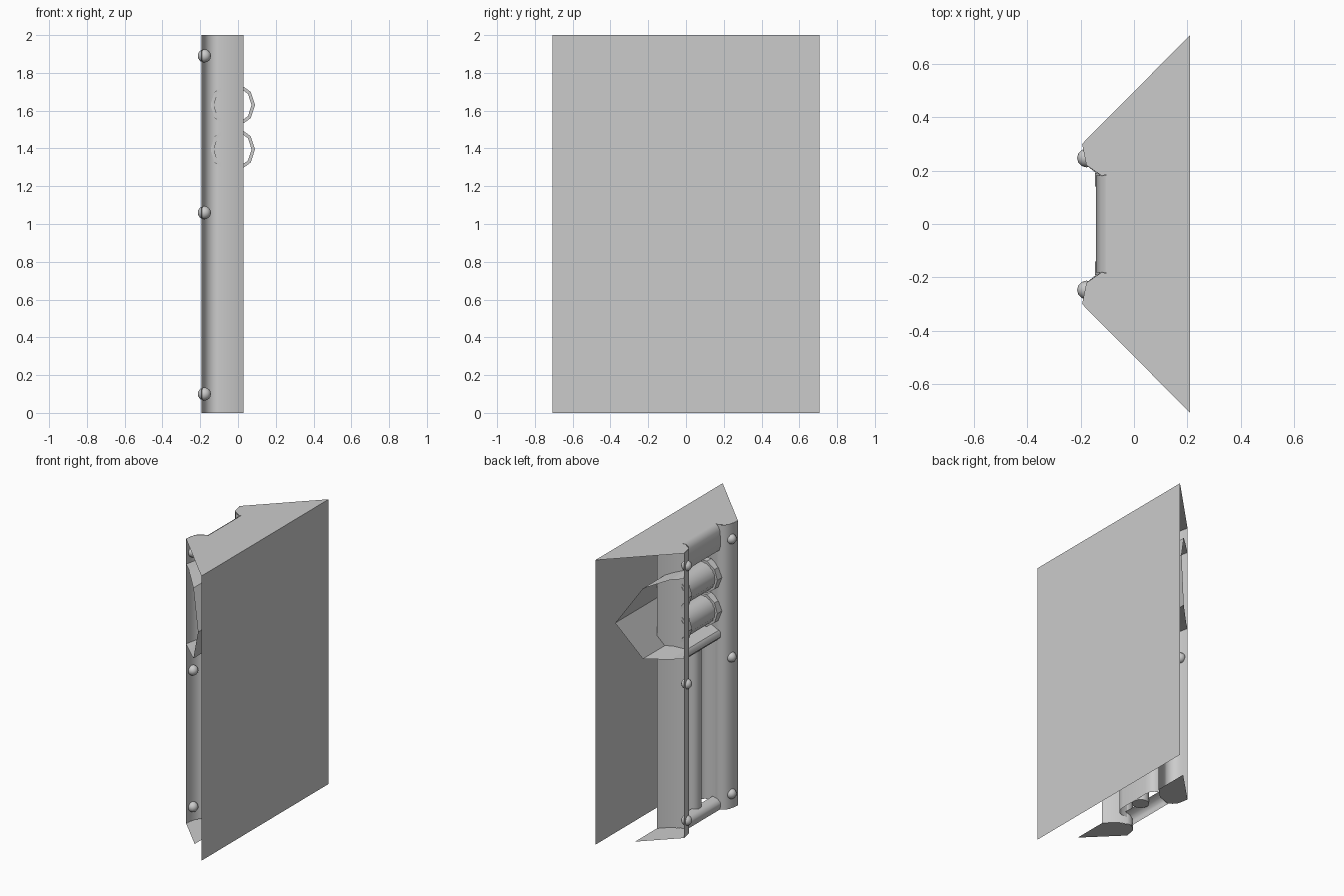
import bpy, bmesh, math
from mathutils import Matrix

if "Cube" in bpy.data.objects:
    bpy.data.objects.remove(bpy.data.objects["Cube"])

def finish(name, bm, smooth=None):
    bmesh.ops.remove_doubles(bm, verts=bm.verts, dist=1e-5)
    me = bpy.data.meshes.new(name)
    bm.to_mesh(me)
    bm.free()
    ob = bpy.data.objects.new(name, me)
    bpy.context.collection.objects.link(ob)
    if smooth:
        bpy.ops.object.select_all(action='DESELECT')
        ob.select_set(True)
        bpy.context.view_layer.objects.active = ob
        bpy.ops.object.shade_smooth_by_angle(angle=math.radians(smooth))
    return ob

def loft(name, a, b, smooth=None):
    """Open strip of quads between two matching point rows."""
    bm = bmesh.new()
    va, vb = [bm.verts.new(p) for p in a], [bm.verts.new(p) for p in b]
    for i in range(len(a) - 1):
        bm.faces.new((va[i], va[i + 1], vb[i + 1], vb[i]))
    return finish(name, bm, smooth)

def upright(name, plan, z0, z1, smooth=None):
    return loft(name, [(x, y, z0) for x, y in plan], [(x, y, z1) for x, y in plan], smooth)

def across(name, profile, half, smooth=None):
    """Profile in xz swept across y; half(x) gives the half width."""
    return loft(name, [(x, -half(x), z) for x, z in profile],
                [(x, half(x), z) for x, z in profile], smooth)

def sheet(name, pts):
    bm = bmesh.new()
    bm.faces.new([bm.verts.new(p) for p in pts])
    return finish(name, bm)

def diagonal(x):
    return 0.493 + 1.017 * x

def tube(name, r, depth, loc, axis, sides, smooth=None, caps=False):
    bm = bmesh.new()
    m = Matrix.Translation(loc)
    if axis == 'Y':
        m = m @ Matrix.Rotation(math.pi / 2, 4, 'X')
    bmesh.ops.create_cone(bm, cap_ends=caps, segments=sides, radius1=r, radius2=r,
                          depth=depth, matrix=m)
    return finish(name, bm, smooth)

# Back sheet and top sheet
sheet("back_sheet", [(.21, -.707, 0), (.21, .707, 0), (.21, .707, 2), (.21, -.707, 2)])
half_top = [(.21, .707), (-.194, .3), (-.178, .22), (-.12, .18), (-.105, .185)]
sheet("top_sheet", [(x, y, 2) for x, y in half_top] +
      [(x, -y, 2) for x, y in reversed(half_top)])

# Posts: a thin folded strip on each side, open towards the outside
front = [(-.194, .3), (-.188, .26), (-.178, .22), (-.155, .195), (-.12, .18),
         (-.10, .187), (-.04, .21), (.03, .28)]
foot = [(.03, .28), (.03, diagonal(.03)), (-.194, .3), (-.178, .22), (-.13, .18), (-.04, .21)]
ledge = [(-.13, .36), (-.194, .3), (-.178, .22), (-.13, .185)]
for s, side in ((1, "left"), (-1, "right")):
    upright("post_" + side, [(x, s * y) for x, y in front], 0, 2, 50)
    sheet("foot_plate_" + side, [(x, s * y, 0) for x, y in foot])
    for z in (1.26, 1.82):
        sheet("pocket_ledge_" + side, [(x, s * y, z) for x, y in ledge])
    # Rivets
    for z in (.1, 1.06, 1.89):
        bm = bmesh.new()
        bmesh.ops.create_uvsphere(bm, u_segments=12, v_segments=8, radius=.035,
                                  matrix=Matrix.Translation((-.178, s * .247, z)))
        finish("rivet_" + side, bm, 60)

# Pointed channel running across behind both posts
across("pocket_channel", [(-.13, 1.26), (-.006, 1.28), (.12, 1.547),
                          (-.006, 1.775), (-.13, 1.82)], diagonal)

# Front lintel, middle rail and sill between the posts
inner = lambda x: .182
across("lintel", [(-.105, 2), (-.122, 1.99), (-.135, 1.96), (-.142, 1.9),
                  (-.14, 1.85), (-.13, 1.82)], inner, 50)
across("middle_rail", [(-.13, 1.26), (-.142, 1.245), (-.142, 1.215), (-.12, 1.19),
                       (0, 1.18)], inner, 40)
across("sill", [(-.135, 0), (-.142, .03), (-.14, .05), (-.12, .07), (-.08, .08)],
       inner, 40)

# Recessed curved panel behind the upright pipe
half = [(-.10, .187), (-.06, .188), (-.025, .175), (-.005, .15), (0, .11)]
upright("recess_panel", half + [(x, -y) for x, y in reversed(half)], .05, 1.2, 60)
tube("upright_pipe", .055, 1.14, (-.055, 0, .62), 'Z', 14, 50, True)

# Crosswise pipes with open ten-sided collars
for z in (1.63, 1.395):
    tube("cross_pipe", .1, .38, (-.028, 0, z), 'Y', 10, 50)
    for s in (1, -1):
        bm = bmesh.new()
        rings = []
        for r, y in ((.1, .14), (.118, .14), (.118, .19), (.1, .19)):
            rings.append([bm.verts.new((-.028 + r * math.cos(k * math.pi / 5), s * y,
                                        z + r * math.sin(k * math.pi / 5)))
                          for k in range(10)])
        for i in range(4):
            p, q = rings[i], rings[(i + 1) % 4]
            for k in range(10):
                n = (k + 1) % 10
                bm.faces.new((p[k], p[n], q[n], q[k]))
        bmesh.ops.recalc_face_normals(bm, faces=bm.faces)
        finish("pipe_collar", bm)
